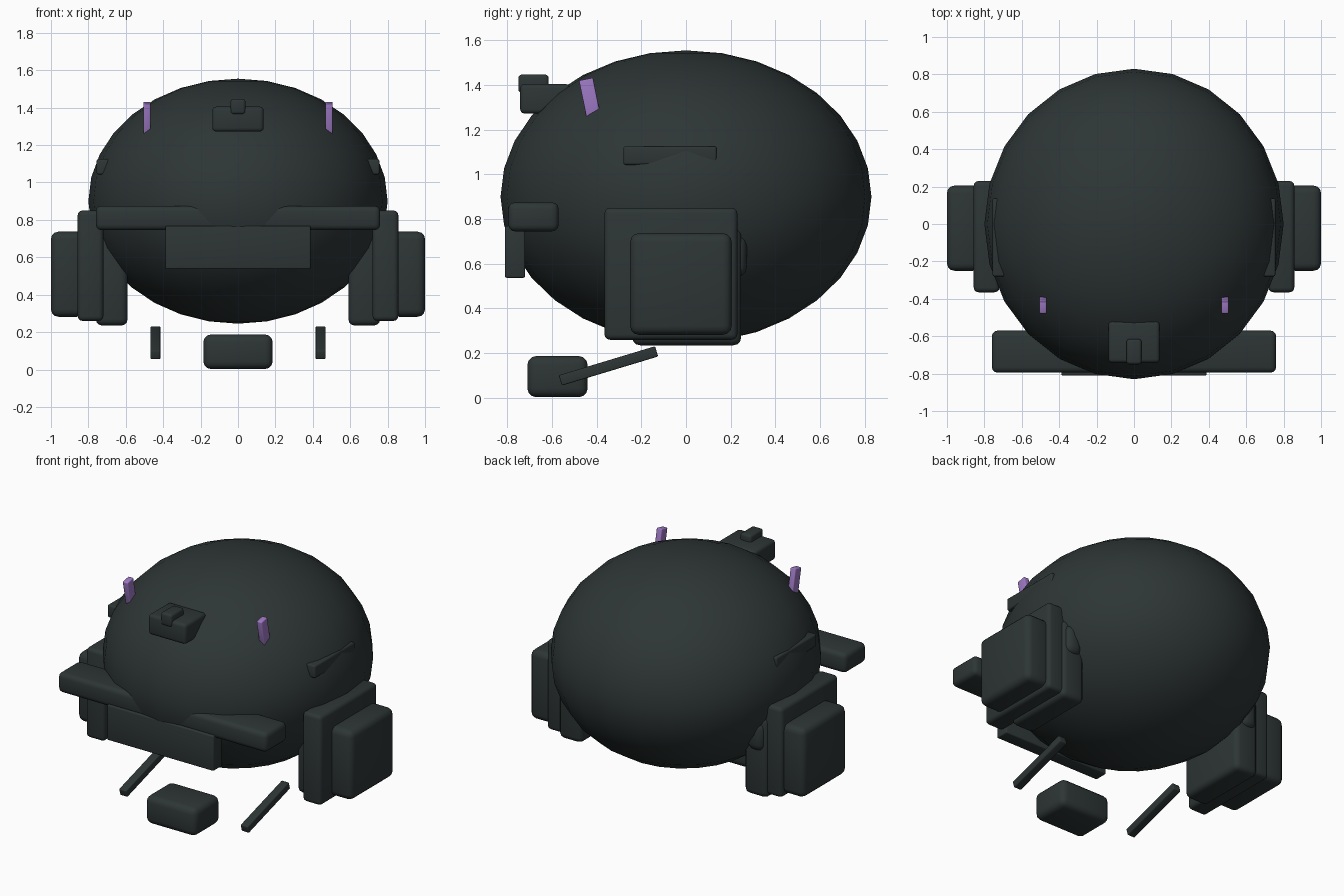
import bpy, bmesh, math
from mathutils import Matrix, Vector

cube = bpy.data.objects.get("Cube")
if cube:
    bpy.data.objects.remove(cube, do_unlink=True)


def material(name, rgb):
    m = bpy.data.materials.new(name)
    m.use_nodes = True
    m.diffuse_color = (*rgb, 1)
    bsdf = m.node_tree.nodes["Principled BSDF"]
    bsdf.inputs["Base Color"].default_value = (*rgb, 1)
    bsdf.inputs["Roughness"].default_value = 0.7
    return m


DARK = material("dark slate", (0.027, 0.036, 0.036))
PURPLE = material("soft purple", (0.34, 0.19, 0.55))


def add_object(name, bm, mat):
    for f in bm.faces:
        f.smooth = True
    mesh = bpy.data.meshes.new(name)
    bm.to_mesh(mesh)
    bm.free()
    mesh.materials.append(mat)
    obj = bpy.data.objects.new(name, mesh)
    bpy.context.collection.objects.link(obj)
    return obj


def box(name, x, y, z, bevel, tilt=0, mat=DARK):
    """Rounded box spanning the given ranges, tilted about its own x axis."""
    lo, hi = Vector((x[0], y[0], z[0])), Vector((x[1], y[1], z[1]))
    place = (Matrix.Translation((lo + hi) / 2)
             @ Matrix.Rotation(math.radians(tilt), 4, 'X')
             @ Matrix.Diagonal((*(hi - lo), 1)))
    bm = bmesh.new()
    bmesh.ops.create_cube(bm, size=1, matrix=place)
    obj = add_object(name, bm, mat)
    mod = obj.modifiers.new("rounding", 'BEVEL')
    mod.width = bevel
    mod.segments = 3
    return obj


def pair(name, x, y, z, bevel, tilt=0, mat=DARK):
    box("left_" + name, x, y, z, bevel, tilt, mat)
    box("right_" + name, (-x[1], -x[0]), y, z, bevel, tilt, mat)


# Egg-shaped head shell
bm = bmesh.new()
bmesh.ops.create_uvsphere(
    bm, u_segments=24, v_segments=16, radius=1,
    matrix=Matrix.Translation((0, 0, 0.9)) @ Matrix.Diagonal((0.8, 0.83, 0.655, 1)))
add_object("head_shell", bm, DARK)

# Layered ear pods
pair("ear_inner_pad", (0.59, 0.76), (-0.24, 0.247), (0.235, 0.76), 0.035)
pair("ear_middle_plate", (0.72, 0.857), (-0.365, 0.23), (0.26, 0.85), 0.025)
pair("ear_outer_cover", (0.82, 1.0), (-0.25, 0.205), (0.282, 0.737), 0.04)
pair("ear_pivot", (0.62, 0.74), (0.09, 0.272), (0.54, 0.73), 0.045)

# Face: brow bar and visor plate
box("brow_bar", (-0.76, 0.76), (-0.795, -0.57), (0.745, 0.875), 0.03)
box("visor_plate", (-0.388, 0.388), (-0.81, -0.72), (0.537, 0.768), 0.008)

# Mouthpiece and its arms
box("mouthpiece", (-0.185, 0.185), (-0.71, -0.44), (0.003, 0.187), 0.04)
pair("mouthpiece_arm", (0.415, 0.469), (-0.572, -0.122), (0.119, 0.167), 0.006, 16.8)

# Forehead sensor
box("sensor_base", (-0.137, 0.137), (-0.742, -0.52), (1.272, 1.405), 0.02)
box("sensor_cap", (-0.04, 0.04), (-0.75, -0.615), (1.365, 1.447), 0.015)

# Side trim strips and purple markers
pair("side_trim", (0.69, 0.756), (-0.28, 0.137), (1.043, 1.125), 0.01)
pair("marker_fin", (0.468, 0.506), (-0.462, -0.398), (1.25, 1.428), 0.006, 11.5, PURPLE)
